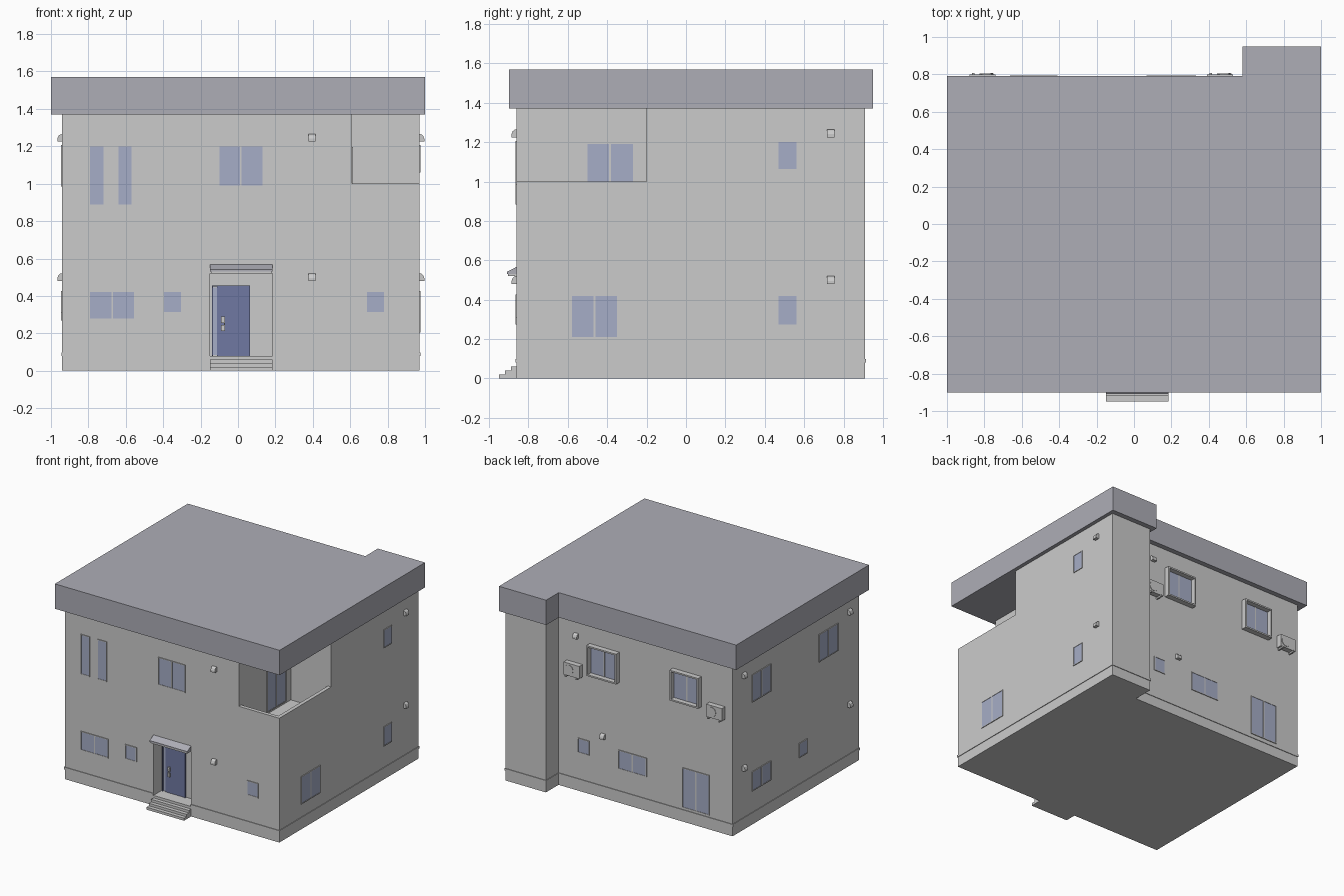
import bpy, bmesh, math
from mathutils import Vector, Matrix

if "Cube" in bpy.data.objects:
    bpy.data.objects.remove(bpy.data.objects["Cube"])


def material(name, r, g, b):
    m = bpy.data.materials.new(name)
    m.diffuse_color = (r, g, b, 1)
    m.use_nodes = True
    m.node_tree.nodes["Principled BSDF"].inputs["Base Color"].default_value = m.diffuse_color
    return m


ROOF = material("roof_grey", 0.42, 0.42, 0.47)
BASE = material("plinth_grey", 0.57, 0.57, 0.57)
GLASS = material("glass_blue", 0.38, 0.42, 0.57)
DOOR = material("door_blue", 0.16, 0.19, 0.36)


def finish(name, bm, mat=None):
    bmesh.ops.recalc_face_normals(bm, faces=bm.faces)
    me = bpy.data.meshes.new(name)
    bm.to_mesh(me)
    bm.free()
    if mat:
        me.materials.append(mat)
    ob = bpy.data.objects.new(name, me)
    bpy.context.collection.objects.link(ob)
    return ob


def boxes(name, pairs, mat=None):
    """One object made of boxes, each given by two opposite corners."""
    bm = bmesh.new()
    for a, b in pairs:
        a, b = Vector(a), Vector(b)
        size = [abs(v) for v in b - a]
        m = Matrix.Translation((a + b) / 2) @ Matrix.Diagonal((*size, 1))
        bmesh.ops.create_cube(bm, size=1, matrix=m)
    return finish(name, bm, mat)


def prism(name, pts, vec, mat=None):
    """Flat outline swept along a vector."""
    bm = bmesh.new()
    f = bm.faces.new([bm.verts.new(p) for p in pts])
    r = bmesh.ops.extrude_face_region(bm, geom=[f])
    vs = [v for v in r["geom"] if isinstance(v, bmesh.types.BMVert)]
    bmesh.ops.translate(bm, verts=vs, vec=vec)
    return finish(name, bm, mat)


def cut(ob, a, b):
    c = boxes("cutter", [(a, b)])
    c.hide_render = True
    m = ob.modifiers.new("cut", "BOOLEAN")
    m.operation, m.solver, m.object = "DIFFERENCE", "EXACT", c
    bpy.context.view_layer.objects.active = ob
    bpy.ops.object.modifier_apply(modifier=m.name)
    bpy.data.objects.remove(c)


def footprint(name, x0, x1, y0, y1, bx, by, z0, z1, mat=None):
    pts = [(x0, y0), (x1, y0), (x1, by), (bx, by), (bx, y1), (x0, y1)]
    return prism(name, [(x, y, z0) for x, y in pts], (0, 0, z1 - z0), mat)


# Each wall maps (along, outward, up) to world space
WALLS = {
    "front": lambda u, d, z: (u, -0.86 - d, z),
    "back": lambda u, d, z: (u, 0.75 + d, z),
    "right": lambda u, d, z: (0.97 + d, u, z),
    "left": lambda u, d, z: (-0.94 - d, u, z),
    "balcony": lambda u, d, z: (0.61 + d, u, z),
    "entry": lambda u, d, z: (u, -0.75 - d, z),
}

# Main masses
plinth = footprint("plinth", -0.94, 0.97, -0.86, 0.75, 0.61, 0.91, 0, 0.08, BASE)
walls = footprint("walls", -0.94, 0.97, -0.86, 0.75, 0.61, 0.91, 0.08, 1.37)
band = footprint("base_moulding", -0.945, 0.975, -0.865, 0.755, 0.605, 0.915, 0.08, 0.098)
roof = footprint("roof", -1, 1, -0.9, 0.79, 0.58, 0.95, 1.37, 1.57, ROOF)

# Balcony well, open corner and entrance recess
cut(walls, (0.61, -0.83, 0.8), (0.94, -0.2, 1.5))
cut(walls, (0.61, -1, 1.0), (1.1, -0.2, 1.5))
for ob in (walls, band):
    cut(ob, (-0.15, -1, 0.05), (0.185, -0.75, 0.52))


def window(wall, u0, u1, z0, z1, depth=0.006, w=0.006):
    p = WALLS[wall]
    mid = (u0 + u1) / 2
    panes = [(u0, u1)] if u1 - u0 < 0.12 else [(u0, mid - 0.005), (mid + 0.005, u1)]
    boxes(f"{wall}_window_glass",
          [(p(a, -0.01, z0), p(b, 0.003, z1)) for a, b in panes], GLASS)
    bars = [(u0 - w, u0, z0 - w, z1 + w), (u1, u1 + w, z0 - w, z1 + w),
            (u0, u1, z0 - w, z0), (u0, u1, z1, z1 + w)]
    parts = [(p(a, -0.01, c), p(b, depth, d)) for a, b, c, d in bars]
    if len(panes) == 2:
        parts.append((p(mid - 0.005, -0.01, z0), p(mid + 0.005, 0.005, z1)))
    boxes(f"{wall}_window_frame", parts)


for args in [
    ("front", -0.79, -0.72, 0.89, 1.2), ("front", -0.64, -0.57, 0.89, 1.2),
    ("front", -0.1, 0.13, 0.99, 1.2), ("front", -0.79, -0.555, 0.28, 0.42),
    ("front", -0.395, -0.305, 0.315, 0.42), ("front", 0.69, 0.78, 0.315, 0.42),
    ("right", -0.58, -0.35, 0.21, 0.42), ("right", 0.47, 0.56, 0.275, 0.42),
    ("right", 0.47, 0.56, 1.065, 1.2), ("balcony", -0.5, -0.27, 0.82, 1.19),
    ("left", 0.27, 0.5, 0.99, 1.2), ("left", -0.58, -0.35, 0.99, 1.2),
    ("left", 0.27, 0.5, 0.275, 0.42), ("left", -0.19, -0.1, 0.315, 0.42),
    ("back", -0.73, -0.5, 0.12, 0.43), ("back", -0.17, 0.07, 0.28, 0.42),
    ("back", 0.34, 0.43, 0.315, 0.42),
    ("back", -0.65, -0.42, 0.98, 1.2, 0.043, 0.012),
    ("back", 0.08, 0.32, 0.98, 1.2, 0.043, 0.012),
]:
    window(*args)

# Vent hoods
HOOD = [(-0.005, -0.02), (0.026, -0.02), (0.026, -0.004), (0.02, 0.011), (0.01, 0.019), (-0.005, 0.02)]
for wall, u, z in [("front", 0.395, 1.245), ("front", 0.395, 0.5),
                   ("right", 0.735, 1.245), ("right", 0.735, 0.5),
                   ("left", 0.61, 1.245), ("left", 0.61, 0.5),
                   ("left", -0.73, 1.245), ("left", -0.73, 0.5),
                   ("back", 0.45, 1.245), ("back", 0.21, 0.5)]:
    p = WALLS[wall]
    sweep = Vector(p(u + 0.019, 0, z)) - Vector(p(u - 0.019, 0, z))
    prism(f"{wall}_vent_hood", [p(u - 0.019, d, z + h) for d, h in HOOD], sweep)

# Air conditioner outdoor units with brackets and fan ring
for u in (-0.88, 0.39):
    p = WALLS["back"]
    parts = [(p(u, 0.008, 0.93), p(u + 0.14, 0.05, 1.03))]
    for f in (u + 0.02, u + 0.12):
        parts.append((p(f - 0.006, -0.005, 0.918), p(f + 0.006, 0.058, 0.93)))
    boxes("air_conditioner", parts)
    bm = bmesh.new()
    m = Matrix.Translation(p(u + 0.092, 0.05, 0.98)) @ Matrix.Rotation(math.pi / 2, 4, "X")
    bmesh.ops.create_cone(bm, cap_ends=True, segments=20, radius1=0.038,
                          radius2=0.038, depth=0.008, matrix=m)
    finish("fan_cover", bm, BASE)

# Entrance: door, side light, frame, handles
e = WALLS["entry"]
boxes("front_door", [(e(-0.108, -0.01, 0.08), e(0.058, 0.01, 0.45))], DOOR)
boxes("door_side_light", [(e(-0.135, -0.01, 0.085), e(-0.112, 0.006, 0.445))], GLASS)
boxes("door_frame", [(e(a, -0.01, c), e(b, 0.014, d)) for a, b, c, d in
                     [(-0.14, -0.135, 0.08, 0.45), (-0.112, -0.108, 0.08, 0.45),
                      (0.058, 0.064, 0.08, 0.45), (-0.14, 0.064, 0.45, 0.456)]], DOOR)
boxes("door_handles", [(e(-0.09, 0.01, 0.255), e(-0.07, 0.02, 0.29)),
                       (e(-0.09, 0.01, 0.212), e(-0.07, 0.02, 0.245)),
                       (e(-0.075, 0.02, 0.225), e(-0.07, 0.028, 0.28))])

# Awning and entrance steps
across = (0.335, 0, 0)
prism("awning", [(-0.15, y, z) for y, z in
                 [(-0.855, 0.53), (-0.91, 0.53), (-0.91, 0.541), (-0.855, 0.57)]], across, ROOF)
boxes("awning_support", [((-0.145, -0.905, 0.52), (0.18, -0.855, 0.53))])
prism("entrance_steps", [(-0.15, y, z) for y, z in
                         [(-0.855, 0), (-0.95, 0), (-0.95, 0.02), (-0.92, 0.02), (-0.92, 0.04),
                          (-0.89, 0.04), (-0.89, 0.06), (-0.855, 0.06)]], across)
